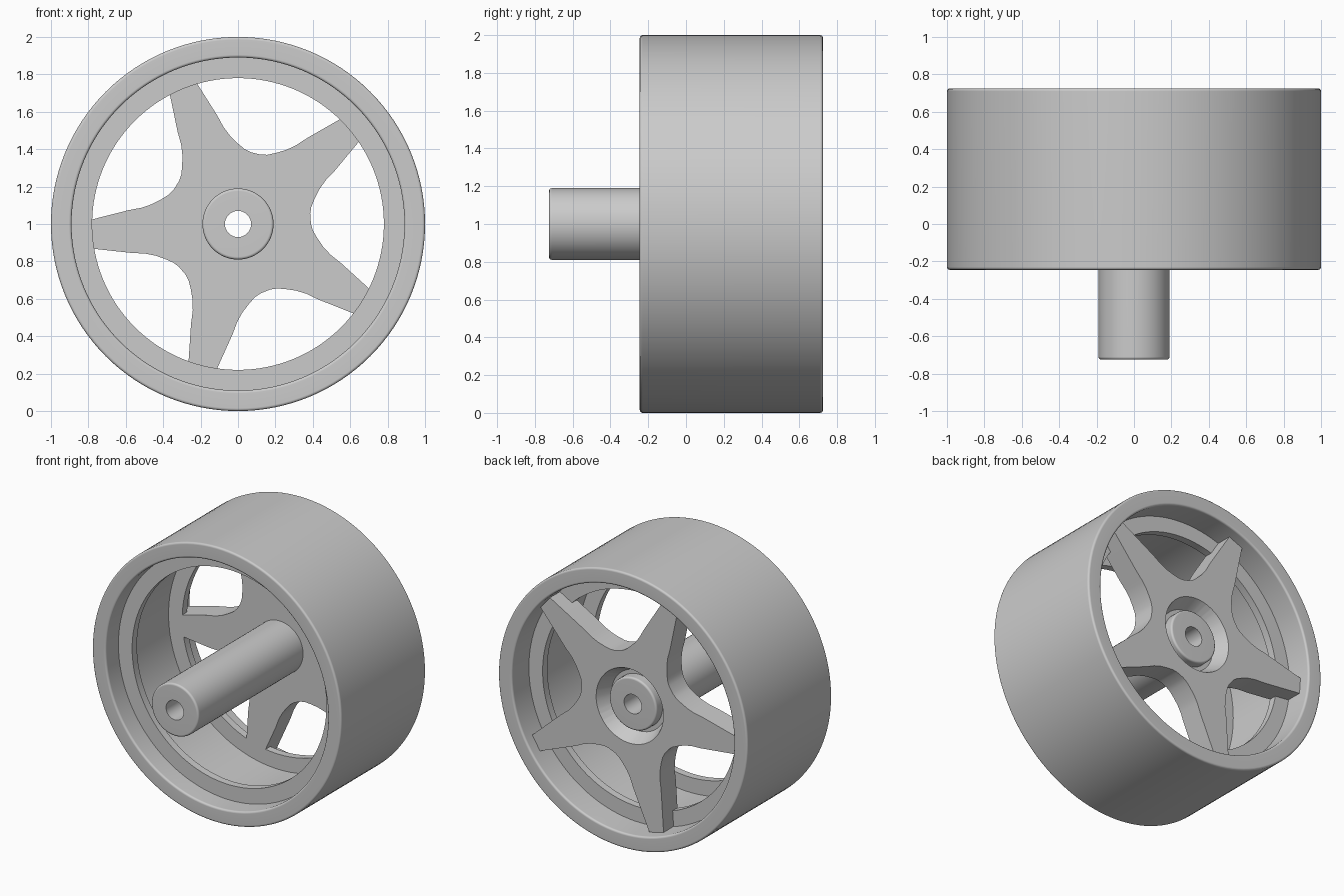
import bpy, bmesh, math

cube = bpy.data.objects.get("Cube")
if cube:
    bpy.data.objects.remove(cube, do_unlink=True)

grey = bpy.data.materials.new("satin_grey")
grey.use_nodes = True
colour = (0.6, 0.6, 0.6, 1.0)
grey.diffuse_color = colour
grey.node_tree.nodes["Principled BSDF"].inputs["Base Color"].default_value = colour

AXIS_Z = 1.0


def swept(name, loops):
    """Join closed cross-sections, given as (angle, [(radius, y), ...]), around the axle."""
    bm = bmesh.new()
    rings = [[bm.verts.new((r * math.cos(a), y, AXIS_Z + r * math.sin(a)))
              for r, y in section] for a, section in loops]
    n = len(rings[0])
    for i, ring in enumerate(rings):
        nxt = rings[(i + 1) % len(rings)]
        for j in range(n):
            k = (j + 1) % n
            bm.faces.new((ring[j], ring[k], nxt[k], nxt[j]))
    bmesh.ops.recalc_face_normals(bm, faces=bm.faces)
    mesh = bpy.data.meshes.new(name)
    bm.to_mesh(mesh)
    bm.free()
    mesh.materials.append(grey)
    obj = bpy.data.objects.new(name, mesh)
    bpy.context.collection.objects.link(obj)
    bpy.ops.object.select_all(action='DESELECT')
    obj.select_set(True)
    bpy.context.view_layer.objects.active = obj
    bpy.ops.object.shade_smooth_by_angle(angle=math.radians(32))
    # Keep broad faces flat next to the rounded edges
    obj.modifiers.new("flat_faces", 'WEIGHTED_NORMAL').keep_sharp = True
    return obj


def lathe(name, profile, steps):
    return swept(name, [(2 * math.pi * i / steps, profile) for i in range(steps)])


FRONT, BACK = 0.475, 0.645   # spoke plate

# Barrel with rounded lips and two inner flanges, the rear one carrying the spokes
lathe("rim", [
    (0.985, -0.245), (0.993, -0.243), (0.998, -0.238), (1.0, -0.23),
    (1.0, 0.71), (0.998, 0.718), (0.993, 0.723), (0.985, 0.725),
    (0.905, 0.725), (0.897, 0.723), (0.892, 0.718), (0.89, 0.71),
    (0.89, 0.53), (0.78, 0.53), (0.78, FRONT), (0.89, FRONT),
    (0.89, -0.045), (0.78, -0.045), (0.78, -0.10), (0.89, -0.10),
    (0.89, -0.23), (0.892, -0.238), (0.897, -0.243), (0.905, -0.245)], 128)

# Hollow axle with rounded ends
lathe("axle", [
    (0.07, -0.725), (0.175, -0.725), (0.183, -0.723), (0.188, -0.718), (0.19, -0.71),
    (0.19, 0.595), (0.188, 0.603), (0.183, 0.608), (0.175, 0.61), (0.07, 0.61)], 64)

# Five-spoke star: one gap between spokes, as (degrees from gap centre, radius)
half_gap = [(4, 0.39), (9, 0.402), (14, 0.43), (19, 0.472), (22.4, 0.522),
            (24.8, 0.59), (30.2, 0.78), (32.2, 0.888)]
gap = [(-d, r) for d, r in reversed(half_gap)] + half_gap
star = []
for i in range(5):
    for d, r in gap:
        # Cross-section includes the sloped recess around the axle end
        star.append((math.radians(76 + 72 * i + d),
                     [(0.15, FRONT), (r, FRONT), (r, BACK),
                      (0.27, BACK), (0.22, 0.54), (0.15, 0.54)]))
swept("spokes", star)
